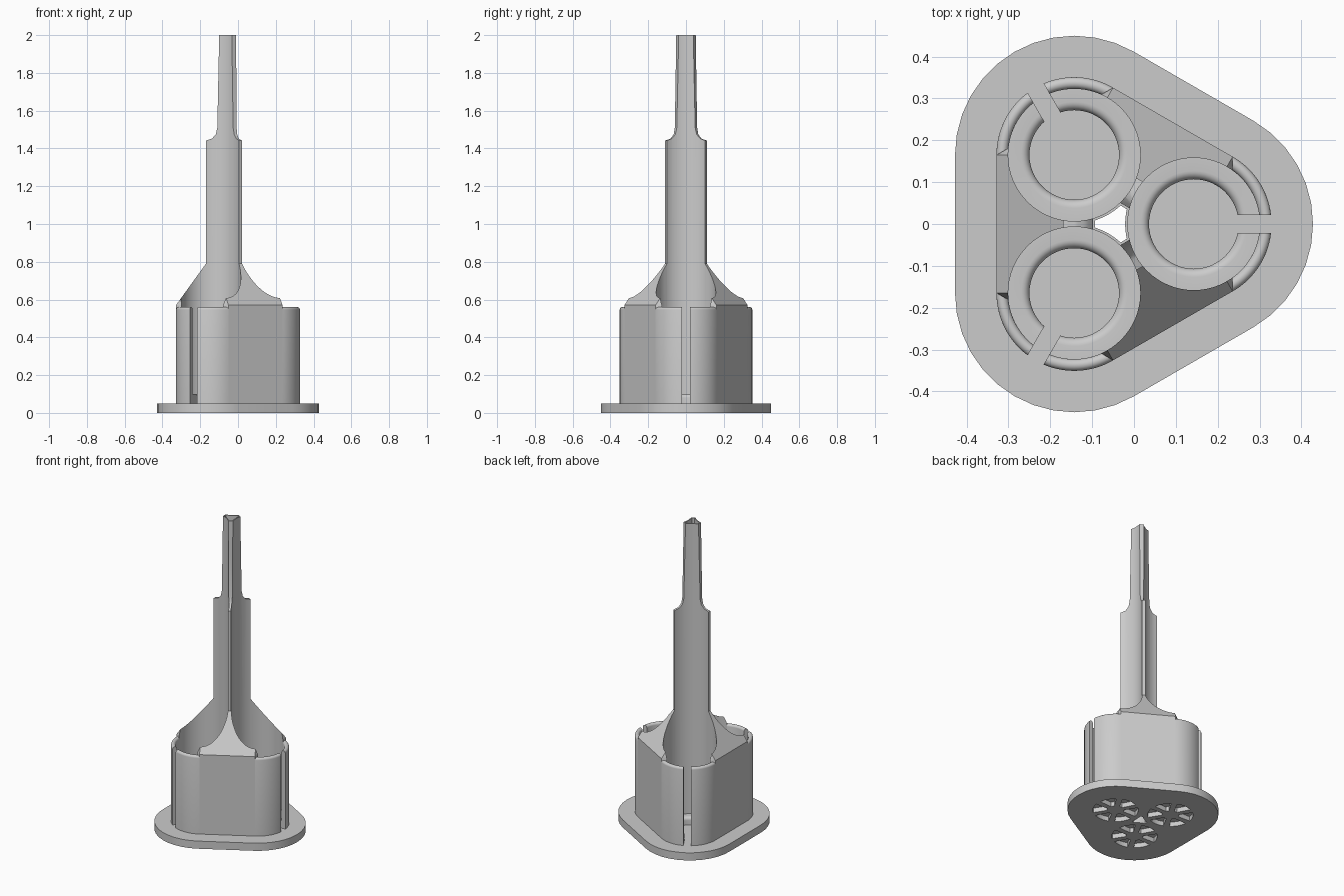
import bpy
from math import sin, cos, asin, pi, radians, sqrt

if "Cube" in bpy.data.objects:
    bpy.data.objects.remove(bpy.data.objects["Cube"])

CX = -0.0476            # axis of the three-fold symmetry
R = 0.1905              # axis to socket centre
BORE, WALL, SLOT = 0.158, 0.186, 0.022
TUBES = [radians(a) for a in (0, 120, 240)]
CENTRES = [(CX + R * cos(a), R * sin(a)) for a in TUBES]


def mesh_object(name, verts, faces):
    me = bpy.data.meshes.new(name)
    me.from_pydata(verts, [], faces)
    ob = bpy.data.objects.new(name, me)
    bpy.context.collection.objects.link(ob)
    bpy.context.view_layer.objects.active = ob
    for o in bpy.context.selected_objects:
        o.select_set(False)
    ob.select_set(True)
    bpy.ops.object.mode_set(mode='EDIT')
    bpy.ops.mesh.select_all(action='SELECT')
    bpy.ops.mesh.normals_make_consistent(inside=False)
    bpy.ops.object.mode_set(mode='OBJECT')
    return ob


def loft(name, rings):
    """Closed solid through rings of equal point count."""
    n, m = len(rings[0]), len(rings)
    faces = [[k * n + i, k * n + (i + 1) % n, (k + 1) * n + (i + 1) % n, (k + 1) * n + i]
             for k in range(m - 1) for i in range(n)]
    faces += [list(range(n))[::-1], list(range((m - 1) * n, m * n))]
    return mesh_object(name, [p for r in rings for p in r], faces)


def prism(name, pts, z0, z1):
    return loft(name, [[(x, y, z) for x, y in pts] for z in (z0, z1)])


def smooth(ob):
    for o in bpy.context.selected_objects:
        o.select_set(False)
    ob.select_set(True)
    bpy.context.view_layer.objects.active = ob
    bpy.ops.object.shade_smooth_by_angle(angle=radians(32))


def cut(ob, cutter):
    bpy.context.view_layer.objects.active = ob
    mod = ob.modifiers.new("cut", 'BOOLEAN')
    mod.operation, mod.solver, mod.object = 'DIFFERENCE', 'EXACT', cutter
    bpy.ops.object.modifier_apply(modifier=mod.name)
    bpy.data.objects.remove(cutter)


def arc(c, r, a0, a1, n):
    return [(c[0] + r * cos(a0 + (a1 - a0) * i / n), c[1] + r * sin(a0 + (a1 - a0) * i / n))
            for i in range(n + 1)]


def sweep(name, tube, profile, start, end, n):
    """Sweep an (r, z) profile round a socket; start and end give the angle at radius r."""
    c, a = CENTRES[tube], TUBES[tube]
    rings = []
    for i in range(n + 1):
        t = i / n
        ring = []
        for r, z in profile:
            ang = a + start(r) * (1 - t) + end(r) * t
            ring.append((c[0] + r * cos(ang), c[1] + r * sin(ang), z))
        rings.append(ring)
    ob = loft(name, rings)
    smooth(ob)


def centre_hole():
    pts = []
    for a, c in zip(TUBES, CENTRES):
        pts += arc(c, 0.164, a + pi + radians(12.5), a + pi - radians(12.5), 8)
    return prism("hole_cutter", pts, -0.1, 2.1)


# base plate with rounded corners
outline = []
for a, c in zip(TUBES, CENTRES):
    outline += arc(c, 0.285, a - pi / 3, a + pi / 3, 12)
plate = prism("base_plate", outline, 0, 0.05)
cut(plate, centre_hole())

# ring of six wedge recesses under each socket
for a, c in zip(TUBES, CENTRES):
    for k in range(6):
        m = a + k * pi / 3 + pi / 6
        h1, h0 = radians(22), radians(12)
        cut(plate, prism("recess_cutter",
                         arc(c, 0.135, m - h1, m + h1, 6) + arc(c, 0.05, m + h0, m - h0, 2),
                         -0.02, 0.03))
smooth(plate)

# core: three sides ramping into the fluted column and tapered tip
levels = [(0.281, 0.04), (0.281, 0.57), (0.122, 0.79), (0.122, 1.442), (0.09, 1.452),
          (0.07, 1.475), (0.062, 1.51), (0.052, 2.0)]
rings = []
for d, z in levels:
    w = min(0.165, sqrt(3) * d - 0.002)
    ring = []
    for s in (60, 180, 300):
        s = radians(s)
        for t in (-w, w):
            ring.append((CX + d * cos(s) - t * sin(s), d * sin(s) + t * cos(s), z))
    rings.append(ring)
core = loft("core_column", rings)
for c in CENTRES:
    cut(core, prism("bore_cutter", arc(c, BORE, 0, 2 * pi, 64)[:-1], -0.1, 2.1))
cut(core, centre_hole())
smooth(core)

# socket walls with rounded lips, split by a slot, and stepped seat rings
mid, lip = (BORE + WALL) / 2, (WALL - BORE) / 2
wall_profile = [(BORE, 0.04), (WALL, 0.04)] + [
    (mid + lip * cos(pi * i / 8), 0.56 - lip + lip * sin(pi * i / 8)) for i in range(9)]
seat_profile = [(0.16, 0.04), (0.16, 0.1)] + [
    (0.127 - 0.02 * sin(pi / 2 * i / 6), 0.08 + 0.02 * cos(pi / 2 * i / 6)) for i in range(7)] + [(0.107, 0.04)]
for i in range(3):
    for side, label in ((1, "left"), (-1, "right")):
        sweep(f"socket_wall_{i + 1}_{label}", i, wall_profile,
              lambda r: side * asin(SLOT / r), lambda r: side * pi / 3, 16)
    sweep(f"socket_seat_{i + 1}", i, seat_profile,
          lambda r: asin(SLOT / r), lambda r: 2 * pi - asin(SLOT / r), 56)
